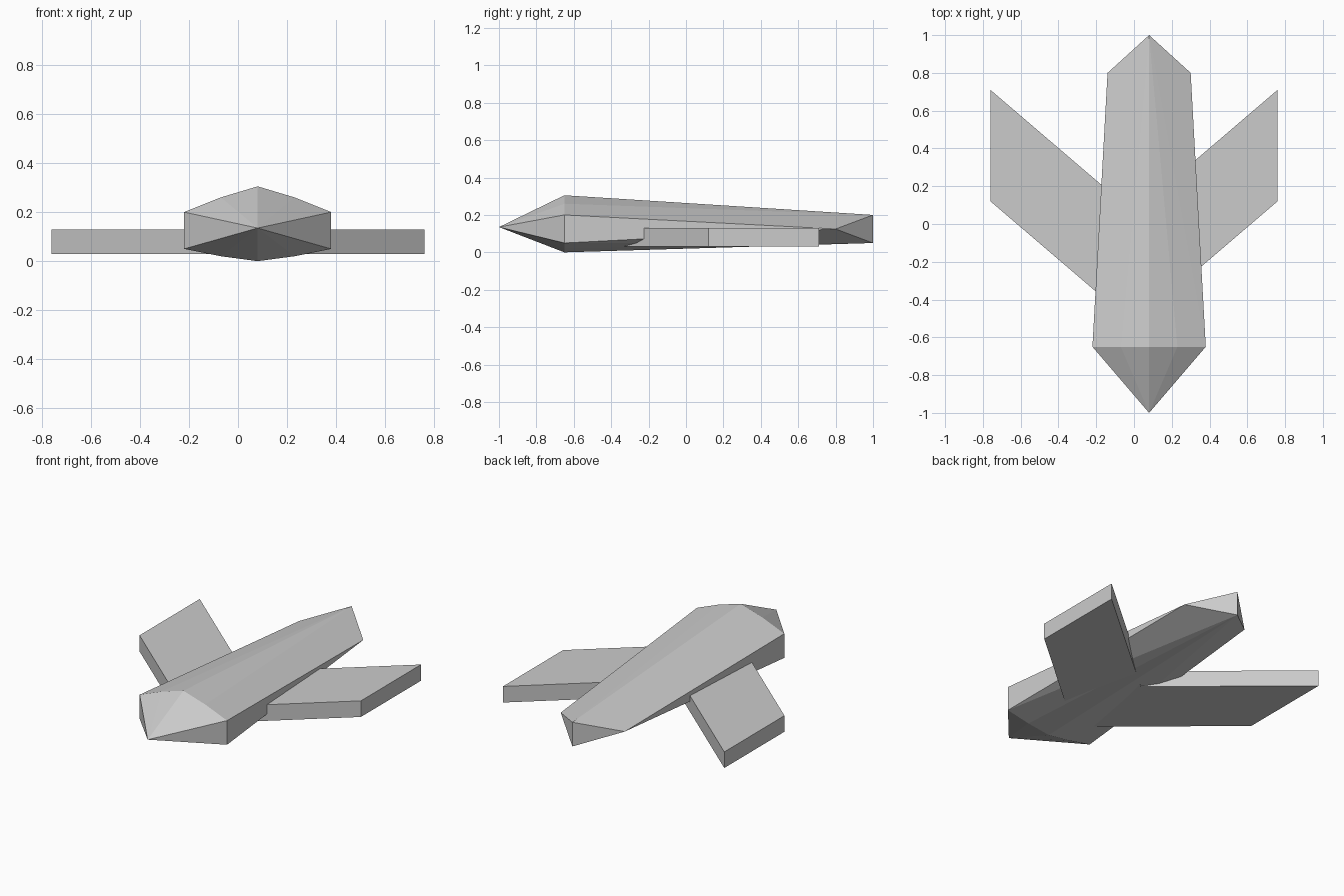
import bpy
import bmesh

cube = bpy.data.objects.get("Cube")
if cube:
    bpy.data.objects.remove(cube, do_unlink=True)

grey = bpy.data.materials.new("plain_grey")
grey.use_nodes = True
colour = (0.6, 0.6, 0.6, 1)
grey.diffuse_color = colour
grey.node_tree.nodes["Principled BSDF"].inputs["Base Color"].default_value = colour


def add_object(name, bm):
    bmesh.ops.recalc_face_normals(bm, faces=bm.faces[:])
    mesh = bpy.data.meshes.new(name)
    bm.to_mesh(mesh)
    bm.free()
    mesh.materials.append(grey)
    obj = bpy.data.objects.new(name, mesh)
    bpy.context.collection.objects.link(obj)
    return obj


# Fuselage: a hull around the nose tip, the widest section and the wedge tail
CENTRE = 0.08
section = [(0.0, 0.305), (0.15, 0.26), (0.3, 0.2), (0.3, 0.05), (0.15, 0.02), (0.0, 0.0)]
points = {(0.0, -1.0, 0.135), (0.0, 1.0, 0.2), (0.0, 1.0, 0.05)}
for side in (-1, 1):
    points.update((side * x, -0.65, z) for x, z in section)
    points.add((side * 0.22, 0.8, 0.125))

bm = bmesh.new()
for x, y, z in sorted(points):
    bm.verts.new((CENTRE + x, y, z))
bmesh.ops.convex_hull(bm, input=bm.verts[:])
add_object("fuselage", bm)


# Swept wings: slanted slabs that meet inside the fuselage
def add_wing(name, side):
    outline = [(0.0, -0.53), (0.76, 0.12), (0.76, 0.71), (0.0, 0.06)]
    bm = bmesh.new()
    base = bm.faces.new([bm.verts.new((side * x, y, 0.03)) for x, y in outline])
    top = bmesh.ops.extrude_face_region(bm, geom=[base], use_keep_orig=True)["geom"]
    verts = [v for v in top if isinstance(v, bmesh.types.BMVert)]
    bmesh.ops.translate(bm, verts=verts, vec=(0, 0, 0.1))
    return add_object(name, bm)


add_wing("left_wing", 1)
add_wing("right_wing", -1)
